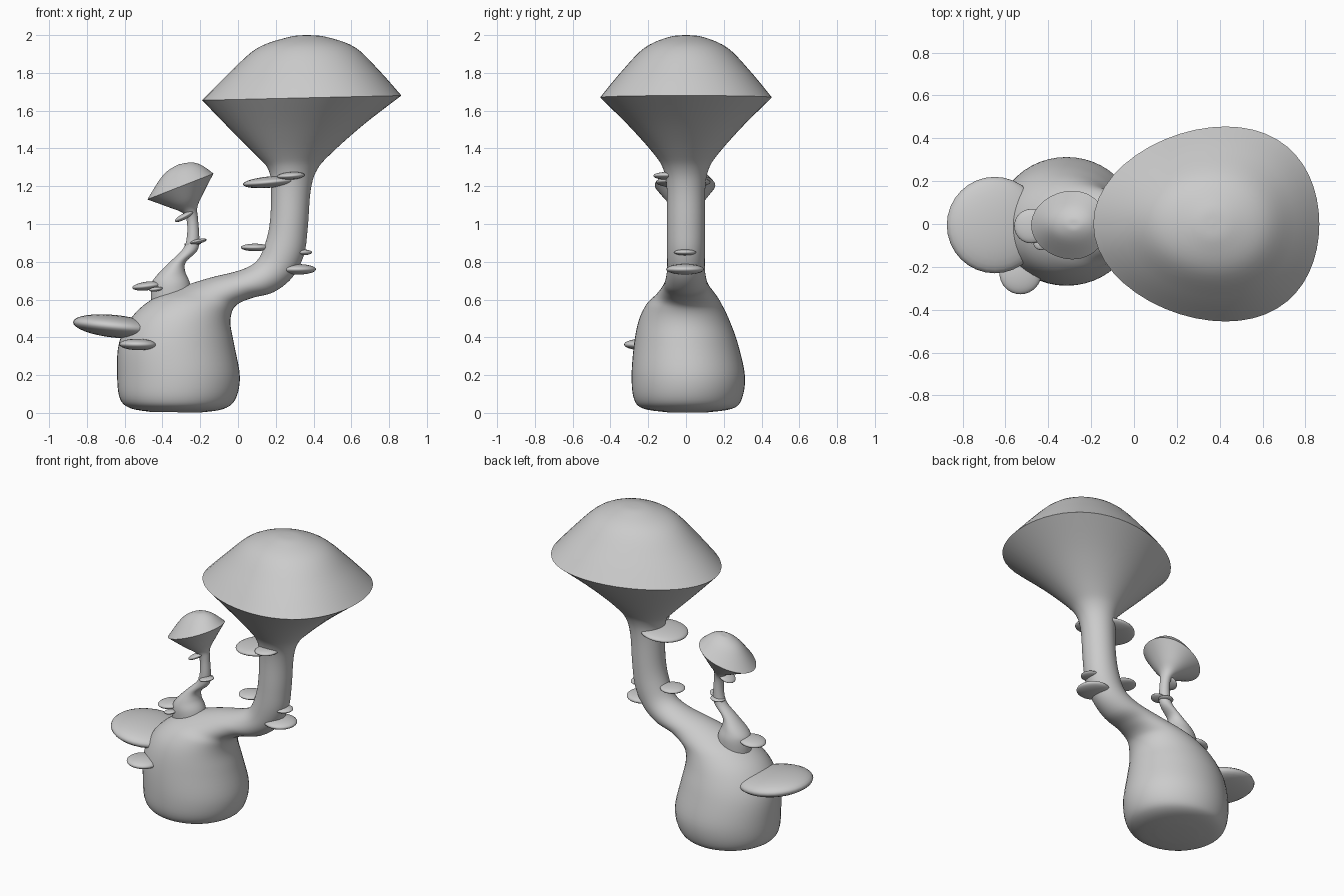
import bpy, bmesh, math
from mathutils import Vector, Matrix

SEG = 48


def finish(name, bm, angle=50):
    bmesh.ops.recalc_face_normals(bm, faces=bm.faces)
    me = bpy.data.meshes.new(name)
    bm.to_mesh(me)
    bm.free()
    ob = bpy.data.objects.new(name, me)
    bpy.context.collection.objects.link(ob)
    bpy.ops.object.select_all(action='DESELECT')
    ob.select_set(True)
    bpy.context.view_layer.objects.active = ob
    bpy.ops.object.shade_smooth_by_angle(angle=math.radians(angle))


def smooth(rows, n=5):
    """Catmull-Rom interpolation of the section table."""
    out = []
    for i in range(len(rows) - 1):
        p0, p1, p2, p3 = (rows[min(max(k, 0), len(rows) - 1)] for k in range(i - 1, i + 3))
        for s in range(n):
            t = s / n
            out.append([0.5 * (2 * b + (c - a) * t + (2 * a - 5 * b + 4 * c - d) * t * t
                        + (3 * b - a - 3 * c + d) * t ** 3)
                        for a, b, c, d in zip(p0, p1, p2, p3)])
    return out + [list(rows[-1])]


def loft(name, *sections):
    """Sections: left x, left z, right x, right z, half depth, egg offset, centre y.
    Separate tables are joined with a crease (the rim)."""
    rows = []
    for s in sections:
        part = smooth(s)
        rows += part if not rows else part[1:]
    bm = bmesh.new()
    rings = []
    for lx, lz, rx, rz, h, egg, yc in rows:
        ring = []
        for i in range(SEG):
            a = 2 * math.pi * i / SEG
            u = (math.cos(a) + egg * math.sin(a) ** 2 + 1) / 2
            ring.append(bm.verts.new((lx + (rx - lx) * u, yc + h * math.sin(a), lz + (rz - lz) * u)))
        rings.append(ring)
    for r, q in zip(rings, rings[1:]):
        for i in range(SEG):
            j = (i + 1) % SEG
            bm.faces.new((r[i], r[j], q[j], q[i]))
    # close both ends with a fan
    for r in (rings[0], rings[-1]):
        c = bm.verts.new(sum((v.co for v in r), Vector()) / SEG)
        for i in range(SEG):
            bm.faces.new((r[i], r[(i + 1) % SEG], c))
    finish(name, bm)


# Large mushroom: bulbous base, bent stem, flared underside, then the cap
loft("large_mushroom", [
    (-.46, .005, -.20, .002, .11, 0, .01),
    (-.57, .025, -.08, .02, .235, 0, .01),
    (-.625, .075, -.015, .07, .285, 0, .01),
    (-.64, .20, .01, .19, .30, 0, .012),
    (-.63, .37, -.02, .36, .275, 0, 0),
    (-.56, .51, -.04, .47, .24, 0, -.01),
    (-.45, .605, -.03, .54, .20, 0, -.01),
    (-.32, .66, .005, .58, .16, 0, 0),
    (-.15, .715, .08, .61, .125, 0, 0),
    (.01, .755, .19, .64, .11, 0, 0),
    (.10, .805, .29, .72, .10, 0, 0),
    (.145, .90, .35, .84, .10, 0, 0),
    (.17, 1.02, .37, .99, .10, 0, 0),
    (.175, 1.20, .385, 1.18, .102, 0, 0),
    (.16, 1.29, .42, 1.29, .12, 0, 0),
    (.10, 1.36, .50, 1.38, .17, .06, 0),
    (-.04, 1.50, .67, 1.53, .30, .13, 0),
    (-.19, 1.655, .865, 1.68, .455, .17, 0),
], [
    (-.19, 1.655, .865, 1.68, .455, .17, 0),
    (-.05, 1.795, .75, 1.81, .345, .12, 0),
    (.10, 1.93, .62, 1.935, .22, .06, 0),
    (.27, 1.99, .47, 1.99, .09, 0, 0),
    (.36, 2.0, .37, 2.0, .005, 0, 0),
])

# Small mushroom growing on the shoulder
loft("small_mushroom", [
    (-.46, .57, -.24, .62, .09, 0, 0),
    (-.46, .66, -.255, .69, .09, 0, 0),
    (-.445, .71, -.28, .75, .075, 0, 0),
    (-.37, .79, -.275, .80, .05, 0, 0),
    (-.29, .87, -.215, .86, .037, 0, 0),
    (-.27, .94, -.205, .93, .033, 0, 0),
    (-.272, 1.02, -.212, 1.03, .033, 0, 0),
    (-.295, 1.06, -.215, 1.09, .05, 0, 0),
    (-.37, 1.09, -.185, 1.16, .10, .06, -.003),
    (-.48, 1.13, -.13, 1.267, .16, .1, -.005),
], [
    (-.48, 1.13, -.13, 1.267, .16, .1, -.005),
    (-.40, 1.255, -.19, 1.31, .085, .05, 0),
    (-.33, 1.308, -.24, 1.326, .035, 0, 0),
    (-.285, 1.321, -.28, 1.322, .003, 0, 0),
])

# Shelf fungi: x, y, z, radius, half thickness, tilt in degrees
shelves = [
    (-.65, -.005, .458, .225, .06, 6),
    (-.53, -.23, .362, .098, .03, 1),
    (.17, -.015, 1.222, .145, .03, -5),
    (.28, -.10, 1.255, .073, .02, -4),
    (.09, .01, .876, .075, .02, 0),
    (.313, -.005, .76, .10, .028, 0),
    (.335, -.005, .85, .058, .016, 0),
    (-.48, -.01, .672, .08, .023, -7),
    (-.435, -.085, .655, .036, .012, -8),
    (-.285, -.02, 1.04, .055, .016, -28),
    (-.21, -.025, .908, .045, .012, -12),
    (-.24, .01, .895, .045, .012, -5),
]
for n, (x, y, z, r, h, tilt) in enumerate(shelves, 1):
    bm = bmesh.new()
    m = (Matrix.Translation((x, y, z)) @ Matrix.Rotation(math.radians(tilt), 4, 'Y')
         @ Matrix.Diagonal((r, r, h, 1)))
    bmesh.ops.create_uvsphere(bm, u_segments=32, v_segments=16, radius=1, matrix=m)
    finish(f"shelf_fungus_{n}", bm, 80)
